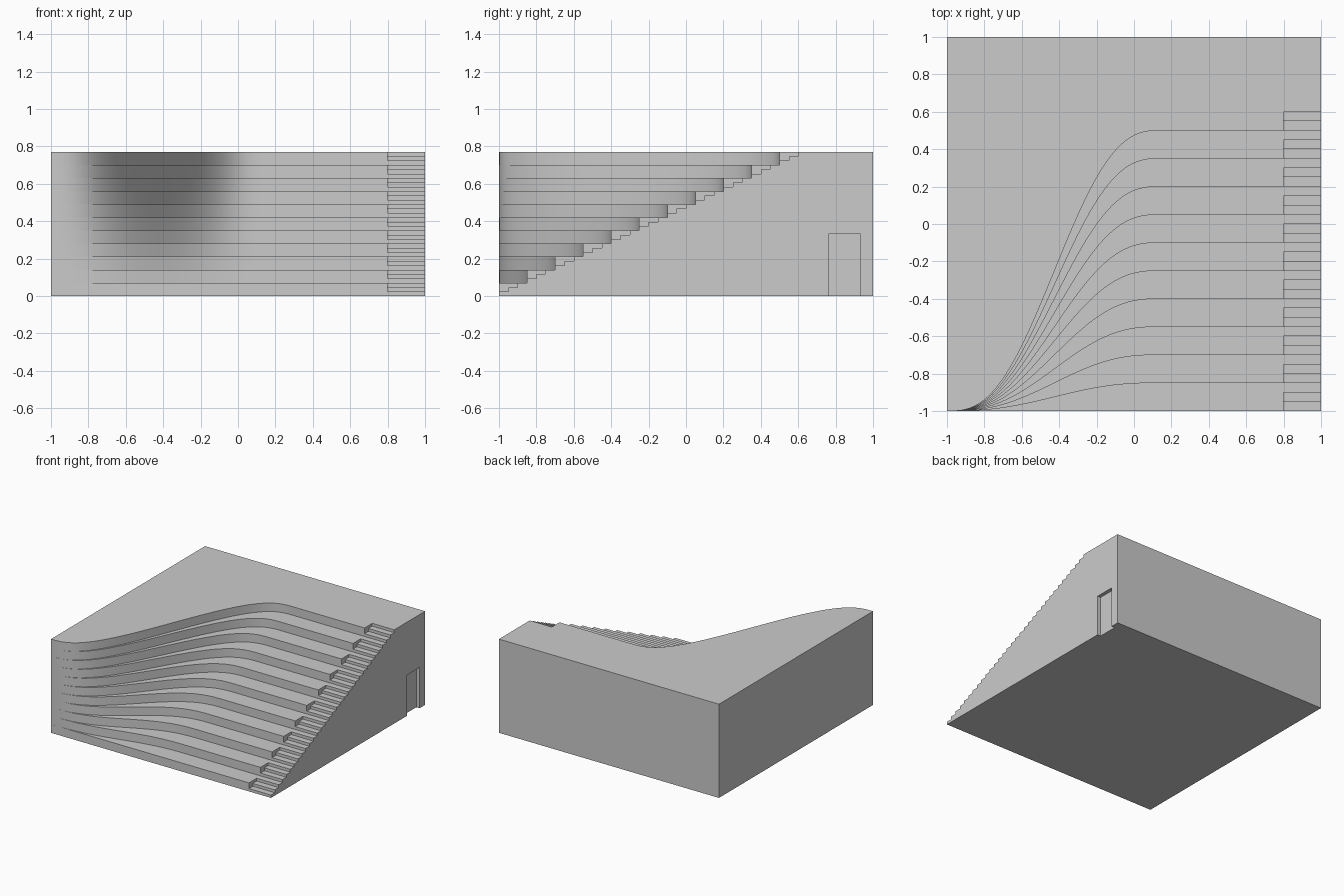
import bpy, bmesh

if "Cube" in bpy.data.objects:
    bpy.data.objects.remove(bpy.data.objects["Cube"])

TIERS, RISE, RUN = 11, 0.07, 0.15
HEIGHT = TIERS * RISE
CURVE_END, COLUMNS = 0.15, 48


def new_object(name, bm):
    bmesh.ops.recalc_face_normals(bm, faces=bm.faces)
    mesh = bpy.data.meshes.new(name)
    bm.to_mesh(mesh)
    bm.free()
    obj = bpy.data.objects.new(name, mesh)
    bpy.context.collection.objects.link(obj)
    return obj


def loft(bm, rings):
    """Bridge closed sections of equal point count and cap both ends."""
    rings = [[bm.verts.new(p) for p in ring] for ring in rings]
    n = len(rings[0])
    for a, b in zip(rings, rings[1:]):
        for i in range(n):
            j = (i + 1) % n
            bm.faces.new((a[i], a[j], b[j], b[i]))
    bm.faces.new(rings[0])
    bm.faces.new(rings[-1])


def section(x):
    """Stepped cross-section; the treads narrow to nothing at the left."""
    u = min((x + 1) / (CURVE_END + 1), 1)
    s = u ** 3 * (10 - 15 * u + 6 * u * u)
    pts = []
    for k in range(TIERS):
        y = -1 + RUN * k * s
        pts += [(x, y, RISE * k), (x, y, RISE * (k + 1))]
    return pts + [(x, 1, HEIGHT), (x, 1, 0)]


# Terraced block with flowing tiers
bm = bmesh.new()
xs = [-1 + (CURVE_END + 1) * i / COLUMNS for i in range(COLUMNS + 1)] + [1]
loft(bm, [section(x) for x in xs])
bmesh.ops.remove_doubles(bm, verts=bm.verts, dist=1e-6)
block = new_object("terraced_block", bm)

# Cutter: two small steps in each tier, plus the doorway recess
bm = bmesh.new()
h = RISE / 3
for k in range(TIERS):
    y, z = -1 + RUN * k, RISE * k
    profile = [(y - 0.02, z + h), (y + 0.05, z + h), (y + 0.05, z + 2 * h),
               (y + 0.1, z + 2 * h), (y + 0.1, z + 0.1), (y - 0.02, z + 0.1)]
    loft(bm, [[(x, *p) for p in profile] for x in (0.8, 1.05)])
door = [(0.765, -0.05), (0.93, -0.05), (0.93, 0.335), (0.765, 0.335)]
loft(bm, [[(x, *p) for p in door] for x in (0.97, 1.05)])
cutter = new_object("stair_and_door_cutter", bm)
cutter.hide_render = True

# Carve and shade
mod = block.modifiers.new("carve", 'BOOLEAN')
mod.operation = 'DIFFERENCE'
mod.solver = 'EXACT'
mod.object = cutter
bpy.context.view_layer.objects.active = block
block.select_set(True)
bpy.ops.object.modifier_apply(modifier=mod.name)
bpy.data.objects.remove(cutter)
bpy.ops.object.shade_smooth_by_angle(angle=0.5)
